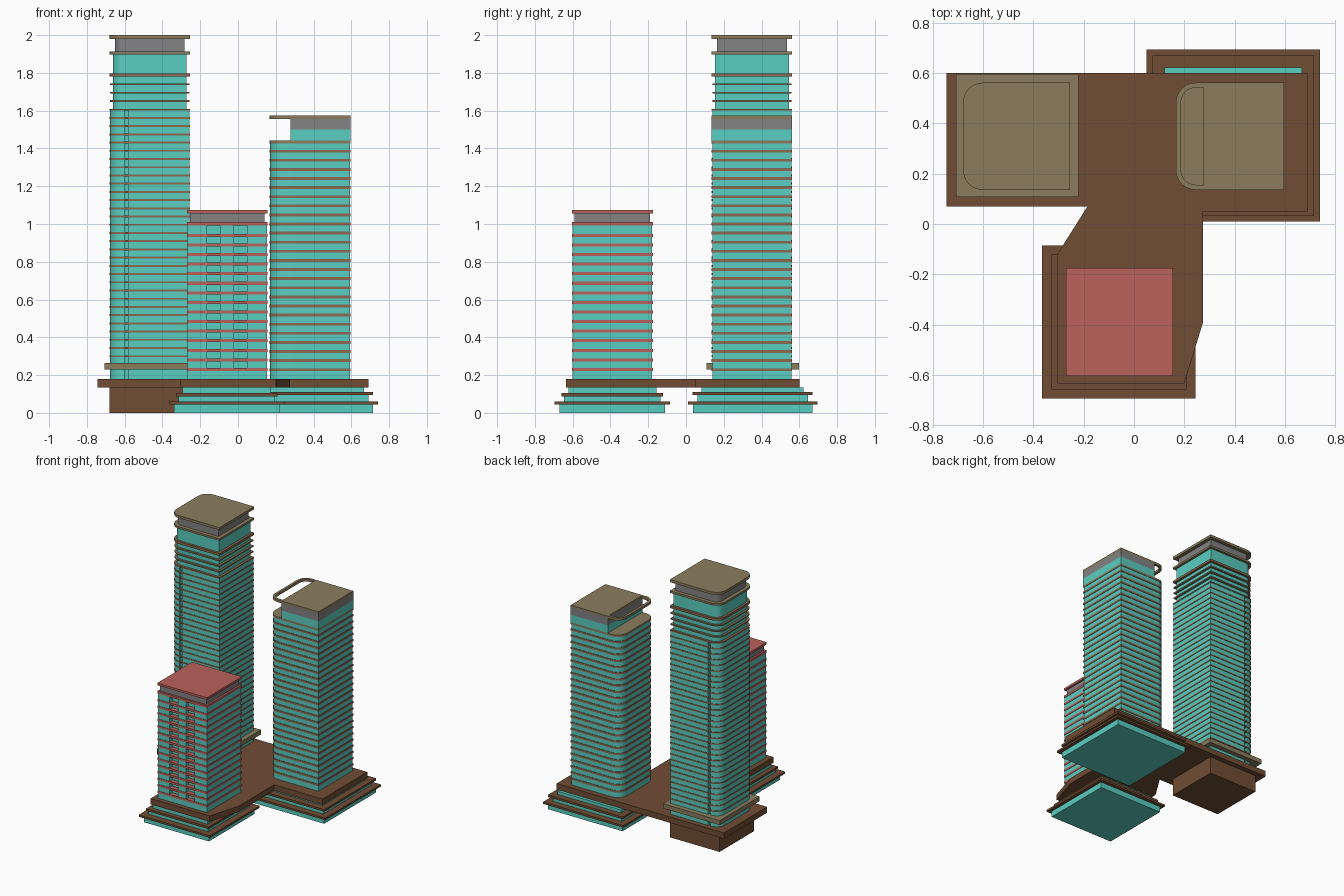
import bpy, bmesh, math

if "Cube" in bpy.data.objects:
    bpy.data.objects.remove(bpy.data.objects["Cube"])


def material(name, r, g, b):
    m = bpy.data.materials.new(name)
    m.diffuse_color = [(c / 255) ** 2.2 for c in (r, g, b)] + [1]
    m.use_nodes = True
    m.node_tree.nodes["Principled BSDF"].inputs["Base Color"].default_value = m.diffuse_color
    return m


GLASS = material("glass", 90, 205, 192)
BROWN = material("brown", 112, 78, 55)
TAN = material("tan", 138, 124, 94)
SLAB = material("slab", 140, 105, 80)
RED = material("red", 186, 98, 92)
GREY = material("grey", 130, 130, 132)


def prisms(name, outline, spans, mat, smooth=False):
    """Extrude one outline over each (bottom, top) span."""
    bm = bmesh.new()
    n = len(outline)
    for z0, z1 in spans:
        lo = [bm.verts.new((x, y, z0)) for x, y in outline]
        hi = [bm.verts.new((x, y, z1)) for x, y in outline]
        bm.faces.new(lo[::-1])
        bm.faces.new(hi)
        for i in range(n):
            j = (i + 1) % n
            bm.faces.new((lo[i], lo[j], hi[j], hi[i]))
    bmesh.ops.recalc_face_normals(bm, faces=bm.faces)
    me = bpy.data.meshes.new(name)
    bm.to_mesh(me)
    bm.free()
    me.materials.append(mat)
    ob = bpy.data.objects.new(name, me)
    bpy.context.collection.objects.link(ob)
    if smooth:
        bpy.ops.object.select_all(action='DESELECT')
        ob.select_set(True)
        bpy.context.view_layer.objects.active = ob
        bpy.ops.object.shade_smooth_by_angle(angle=math.radians(30))
    return ob


def rect(x0, x1, y0, y1, d=0.0):
    return [(x0 + d, y0 + d), (x1 - d, y0 + d), (x1 - d, y1 - d), (x0 + d, y1 - d)]


def arc(cx, cy, r, a0, a1, n=8):
    return [(cx + r * math.cos(math.radians(a0 + (a1 - a0) * i / n)),
             cy + r * math.sin(math.radians(a0 + (a1 - a0) * i / n))) for i in range(n + 1)]


def rounded(x0, x1, y0, y1, d=0.0, r=0.078, notch=None):
    """Rectangle with rounded left corners and optional slots front and back."""
    x0, x1, y0, y1, r = x0 + d, x1 - d, y0 + d, y1 - d, r - d
    front, back = [], []
    if notch:
        a, b, t = notch
        front = [(a, y0), (a, y0 + t), (b, y0 + t), (b, y0)]
        back = [(b, y1), (b, y1 - t), (a, y1 - t), (a, y1)]
    return (arc(x0 + r, y0 + r, r, 180, 270) + front + [(x1, y0), (x1, y1)]
            + back + arc(x0 + r, y1 - r, r, 90, 180))


# Shared raised deck and the solid base under the tall tower
deck = [(-.745, .07), (-.185, .07), (-.305, -.12), (-.305, -.635), (.2, -.635),
        (.275, -.39), (.275, .05), (.69, .05), (.69, .6), (-.745, .6)]
prisms("deck", deck, [(.135, .18)], BROWN)
prisms("tall_tower_base", rect(-.68, -.255, .135, .56), [(0, .135)], BROWN)


# Stepped podiums: glass storeys between projecting plates
def podium(name, x0, x1, y0, y1, step, z2):
    prisms(name + "_lower_plate", rect(x0, x1, y0, y1), [(.045, .06)], BROWN)
    prisms(name + "_upper_plate", rect(x0, x1, y0, y1, step), [(z2, z2 + .016)], BROWN)
    for i, (a, b, d) in enumerate([(0, .045, .026), (.06, z2, .05), (z2 + .016, .135, .072)]):
        prisms(f"{name}_glass_{i}", rect(x0, x1, y0, y1, d), [(a, b)], GLASS)


podium("right_podium", .05, .74, .01, .695, .024, .095)
podium("front_podium", -.365, .245, -.695, -.085, .037, .088)

# Tall tower
A = (-.68, -.255, .136, .562)
prisms("tall_tower_glass", rounded(*A, d=.003, notch=(-.6, -.58, .02)), [(.18, 1.605)], GLASS, True)
prisms("tall_tower_ledge", rect(-.708, -.22, .108, .597), [(.23, .265)], TAN)
prisms("tall_tower_slabs", rounded(*A),
       [(1.6 - .0435 * i, 1.61 - .0435 * i) for i in range(31)], SLAB, True)
prisms("tall_tower_upper_glass", rounded(*A, d=.018), [(1.61, 1.9)], GLASS, True)
prisms("tall_tower_fins", rounded(*A, d=.003),
       [(1.647, 1.657), (1.69, 1.7), (1.735, 1.745)], TAN, True)
prisms("tall_tower_top_slab", rounded(*A), [(1.78, 1.798)], SLAB, True)
prisms("tall_tower_crown", rounded(*A, d=.028), [(1.913, 1.98)], GREY, True)
prisms("tall_tower_roof", rounded(*A), [(1.897, 1.913), (1.98, 2.0)], TAN, True)

# Middle tower with corner terrace and open roof hoop
B = (.167, .596, .136, .562)
BT = (.277, .596, .136, .562)
prisms("mid_tower_glass", rounded(*B, d=.003), [(.18, 1.43)], GLASS, True)
prisms("mid_tower_slabs", rounded(*B),
       [(1.378 - .0482 * i, 1.393 - .0482 * i) for i in range(25)], SLAB, True)
prisms("mid_tower_terrace", rounded(*B), [(1.426, 1.442)], TAN, True)
prisms("mid_tower_upper_glass", rect(*BT), [(1.442, 1.5)], GLASS)
prisms("mid_tower_crown", rect(*BT), [(1.5, 1.555)], GREY)
prisms("mid_tower_roof", rect(*BT), [(1.555, 1.574)], TAN)
x0, x1, y0, y1 = B
r, w, xe = .078, .02, .277
hoop = ([(xe, y1)] + arc(x0 + r, y1 - r, r, 90, 180) + arc(x0 + r, y0 + r, r, 180, 270) + [(xe, y0)]
        + [(xe, y0 + w)] + arc(x0 + r, y0 + r, r - w, 270, 180)
        + arc(x0 + r, y1 - r, r - w, 180, 90) + [(xe, y1 - w)])
prisms("mid_tower_roof_hoop", hoop, [(1.555, 1.574)], TAN, True)

# Short tower with two columns of recessed balconies on the front
C = (-.27, .156, -.604, -.176)
front = []
for a, b in [(-.165, -.093), (-.025, .047)]:
    front += [(a, -.601), (a, -.57), (b, -.57), (b, -.601)]
body = rect(*C, d=.003)
prisms("short_tower_glass_base", body, [(.18, .237)], GLASS)
prisms("short_tower_glass", body[:1] + front + body[1:], [(.237, .992)], GLASS)
prisms("short_tower_slabs", rect(*C),
       [(.222 + .0507 * i, .238 + .0507 * i) for i in range(15)] + [(.992, 1.01)], RED)
prisms("short_tower_crown", rect(*C, d=.015), [(1.01, 1.056)], GREY)
prisms("short_tower_roof", rect(*C), [(1.056, 1.073)], RED)
